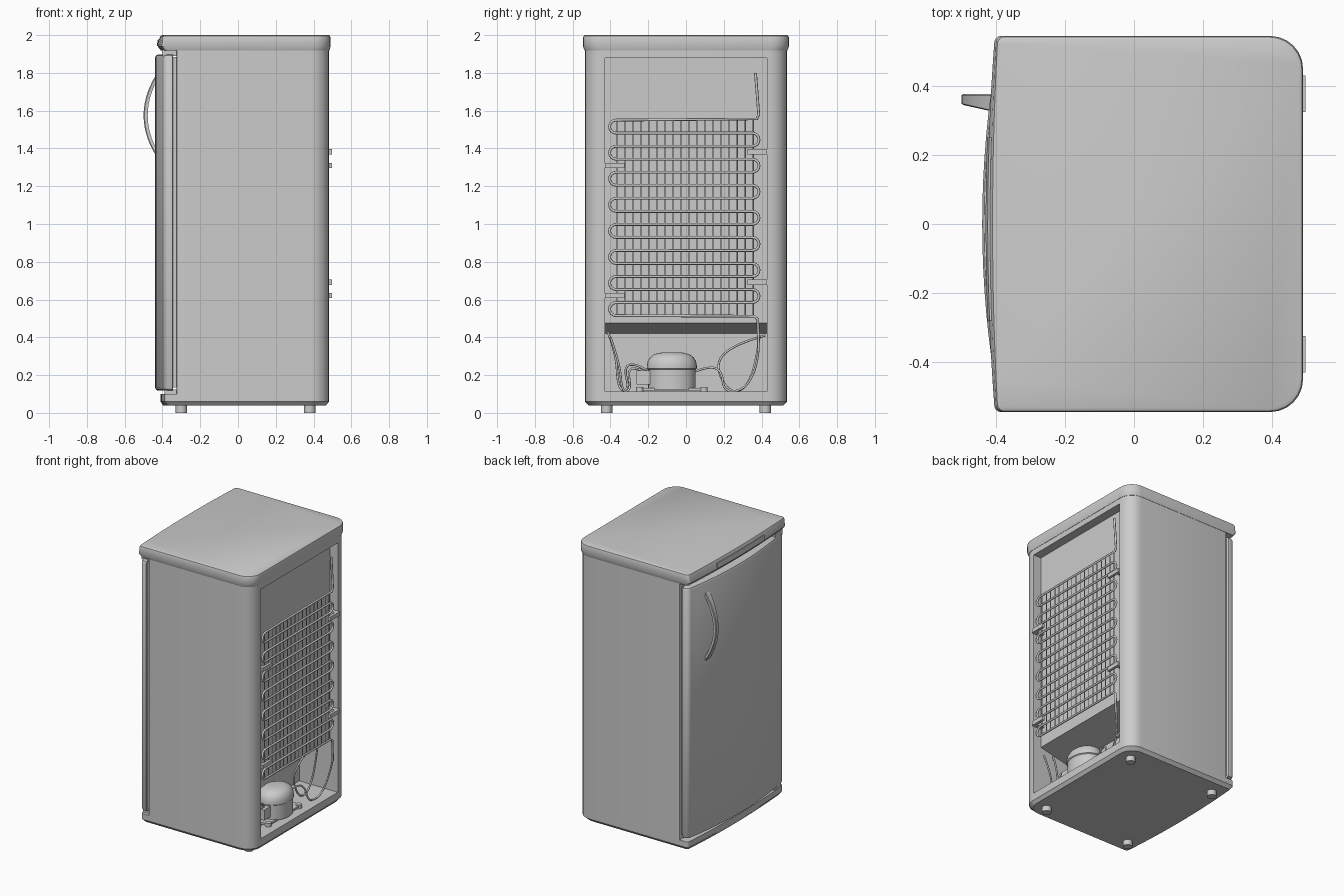
import bpy, bmesh
from math import sin, cos, pi, radians

cube = bpy.data.objects.get("Cube")
if cube:
    bpy.data.objects.remove(cube, do_unlink=True)

grey = bpy.data.materials.new("light grey enamel")
grey.use_nodes = True
grey.diffuse_color = (0.6, 0.6, 0.6, 1)
grey.node_tree.nodes["Principled BSDF"].inputs["Base Color"].default_value = (0.6, 0.6, 0.6, 1)


def activate(ob):
    bpy.ops.object.select_all(action='DESELECT')
    ob.select_set(True)
    bpy.context.view_layer.objects.active = ob


def loft(name, rings, smooth=True):
    """Skin a stack of equal-length closed rings and cap both ends."""
    bm = bmesh.new()
    loops = [[bm.verts.new(p) for p in ring] for ring in rings]
    for a, b in zip(loops, loops[1:]):
        for i in range(len(a)):
            j = (i + 1) % len(a)
            bm.faces.new((a[i], a[j], b[j], b[i]))
    bm.faces.new(loops[0][::-1])
    bm.faces.new(loops[-1])
    bmesh.ops.recalc_face_normals(bm, faces=bm.faces)
    me = bpy.data.meshes.new(name)
    bm.to_mesh(me)
    bm.free()
    me.materials.append(grey)
    ob = bpy.data.objects.new(name, me)
    bpy.context.collection.objects.link(ob)
    if smooth:
        activate(ob)
        bpy.ops.object.shade_smooth_by_angle(angle=radians(32))
    return ob


def outline(z, edge, bow, back, h, rf=0.02, rb=0.095):
    """Cabinet plan: bowed front at -x, rounded corners at the back."""
    pts = []

    def arc(cx, cy, r, start):
        for i in range(7):
            a = radians(start + 15 * i)
            pts.append((cx + r * cos(a), cy + r * sin(a), z))

    arc(edge + rf, h - rf, rf, 90)
    for i in range(1, 16):
        t = 1 - i / 8
        pts.append((edge - bow * (1 - t * t), t * (h - rf), z))
    arc(edge + rf, rf - h, rf, 180)
    arc(back - rb, rb - h, rb, 270)
    arc(back - rb, h - rb, rb, 0)
    return pts


def ellipse(z, cx, cy, rx, ry, n=28):
    return [(cx + rx * cos(2 * pi * i / n), cy + ry * sin(2 * pi * i / n), z) for i in range(n)]


def box(name, x0, x1, y0, y1, z0, z1):
    return loft(name, [[(x0, y0, z), (x1, y0, z), (x1, y1, z), (x0, y1, z)] for z in (z0, z1)], False)


def tube(name, paths, radius, kind='POLY'):
    cu = bpy.data.curves.new(name, 'CURVE')
    cu.dimensions = '3D'
    cu.bevel_depth = radius
    cu.bevel_resolution = 2
    cu.use_fill_caps = True
    for path in paths:
        sp = cu.splines.new(kind)
        sp.points.add(len(path) - 1)
        for pt, co in zip(sp.points, path):
            pt.co = (*co, 1)
        if kind == 'NURBS':
            sp.order_u = 3
            sp.use_endpoint_u = True
            sp.resolution_u = 6
    cu.materials.append(grey)
    ob = bpy.data.objects.new(name, cu)
    bpy.context.collection.objects.link(ob)
    return ob


# Cabinet with shallow rear recess and deep compressor bay
cabinet = loft("cabinet", [outline(z, -0.325, 0, 0.482, 0.535, 0.005) for z in (0.1, 1.935)])
bay = [(0.6, 1.88), (0.42, 1.88), (0.42, 0.475), (0.18, 0.42), (0.18, 0.112), (0.6, 0.112)]
cutter = loft("recess_cutter", [[(x, y, z) for x, z in bay] for y in (-0.43, 0.43)], False)
cutter.hide_render = True
cut = cabinet.modifiers.new("recess", 'BOOLEAN')
cut.object = cutter
cut.solver = 'EXACT'
activate(cabinet)
bpy.ops.object.modifier_apply(modifier="recess")
bpy.data.objects.remove(cutter, do_unlink=True)
bpy.ops.object.shade_smooth_by_angle(angle=radians(32))

# Lid and base
loft("lid", [outline(1.918, -0.390, 0.018, 0.484, 0.537),
             outline(1.94, -0.405, 0.02, 0.49, 0.545),
             outline(1.985, -0.40, 0.016, 0.49, 0.545),
             outline(1.996, -0.396, 0.014, 0.487, 0.542),
             outline(2.0, -0.39, 0.012, 0.48, 0.535)])
loft("base", [outline(0.038, -0.375, 0.02, 0.465, 0.515),
              outline(0.06, -0.39, 0.02, 0.482, 0.535),
              outline(0.1, -0.39, 0.02, 0.482, 0.535)])

# Control strip on the lid front
strip = []
for i in range(9):
    y = -0.28 + 0.53 * i / 8
    f = -0.405 - 0.02 * (1 - (y / 0.525) ** 2)
    strip.append([(f - 0.005, y, 1.943), (f + 0.03, y, 1.943), (f + 0.03, y, 1.978), (f + 0.001, y, 1.978)])
loft("control_strip", strip, False)

# Door, gasket and hinges
loft("door", [outline(z, -0.395 + d, 0.045, -0.345, 0.535 - d, 0.03 - d / 2, 0.004)
              for z, d in ((0.118, 0.016), (0.123, 0.006), (0.135, 0),
                           (1.88, 0), (1.892, 0.006), (1.898, 0.016))])
box("gasket", -0.35, -0.32, -0.515, 0.515, 0.135, 1.885)
box("upper_hinge", -0.40, -0.325, -0.51, -0.43, 1.89, 1.925)
box("lower_hinge", -0.39, -0.325, -0.51, -0.43, 0.095, 0.125)

# Arched handle
handle = []
for i in range(17):
    s = -1 + i / 8
    k = 1 - s * s
    x, z = -0.41 - 0.09 * k, 1.575 + 0.25 * s
    y0, y1 = 0.325 + 0.02 * k, 0.377
    handle.append([(x, y0 + 0.004, z), (x, y1 - 0.004, z), (x + 0.005, y1, z),
                   (x + 0.022, y1, z), (x + 0.022, y0, z), (x + 0.005, y0, z)])
loft("handle", handle)

# Feet
for x in (-0.30, 0.38):
    for y in (-0.42, 0.42):
        loft("foot", [ellipse(z, x, y, 0.03, 0.03, 16) for z in (0, 0.05)])

# Condenser: serpentine pipe with vertical wires
px, top, step, r = 0.474, 1.55, 0.069, 0.0345
pipe = [(px, 0.368, 1.80), (px, 0.385, 1.58), (px, 0.375, 1.556)]
for row in range(16):
    z = top - row * step
    side = -1 if row % 2 == 0 else 1
    end = -0.37 if side < 0 else 0.352
    if row == 15:
        pipe += [(px, 0.36, z - 0.003), (px, 0.38, z - 0.02), (px, 0.385, 0.35)]
        break
    for i in range(9):
        a = pi * i / 8
        pipe.append((px, end + side * r * sin(a), z - r + r * cos(a)))
tube("condenser_pipe", [pipe], 0.0075)
wires = [-0.365 + 0.0424 * i for i in range(18)]
tube("condenser_wires", [[(0.465, y, 0.515), (0.465, y, 1.55)] for y in wires], 0.003)

# Condenser brackets
for side, heights in ((-1, (1.31, 0.622)), (1, (1.383, 0.692))):
    for z in heights:
        y0, y1 = sorted((side * 0.325, side * 0.43))
        box("bracket_arm", 0.478, 0.497, y0, y1, z - 0.014, z + 0.014)
        y0, y1 = sorted((side * 0.40, side * 0.43))
        box("bracket_mount", 0.415, 0.48, y0, y1, z - 0.014, z + 0.014)

# Compressor
cx, cy = 0.35, -0.075
shell = [(0.125, 0.97), (0.23, 0.97), (0.235, 1.02), (0.25, 1.02), (0.275, 0.98),
         (0.295, 0.88), (0.31, 0.72), (0.318, 0.5), (0.321, 0.25)]
loft("compressor", [ellipse(z, cx, cy, 0.105 * s, 0.13 * s) for z, s in shell])
box("compressor_plate", cx - 0.07, cx + 0.07, -0.26, 0.11, 0.118, 0.132)
box("terminal_box", cx - 0.04, cx + 0.04, -0.262, -0.19, 0.15, 0.225)
for x in (cx - 0.06, cx + 0.06):
    for y in (-0.245, 0.095):
        loft("rubber_mount", [ellipse(z, x, y, 0.02, 0.02, 14) for z in (0.11, 0.138)])

# Hoses in the compressor bay, given as side-to-side and height pairs
hoses = [
    (0.474, [(0.385, 0.36), (0.38, 0.25), (0.31, 0.12), (0.2, 0.11), (0.19, 0.22), (0.13, 0.25), (0.05, 0.22)]),
    (0.30, [(0.42, 0.41), (0.27, 0.37), (0.15, 0.27), (0.22, 0.11), (0.31, 0.12), (0.37, 0.25), (0.39, 0.41)]),
    (0.33, [(-0.415, 0.43), (-0.37, 0.32), (-0.36, 0.12), (-0.3, 0.12), (-0.33, 0.25), (-0.26, 0.26), (-0.2, 0.22)]),
    (0.42, [(-0.40, 0.40), (-0.35, 0.26), (-0.34, 0.11), (-0.29, 0.12), (-0.31, 0.24), (-0.24, 0.23), (-0.18, 0.21)]),
]
paths = []
for x, pts in hoses:
    n = len(pts) - 1
    paths.append([(x + (cx - x) * i / n, y, z) for i, (y, z) in enumerate(pts)])
tube("compressor_hoses", paths, 0.006, 'NURBS')
